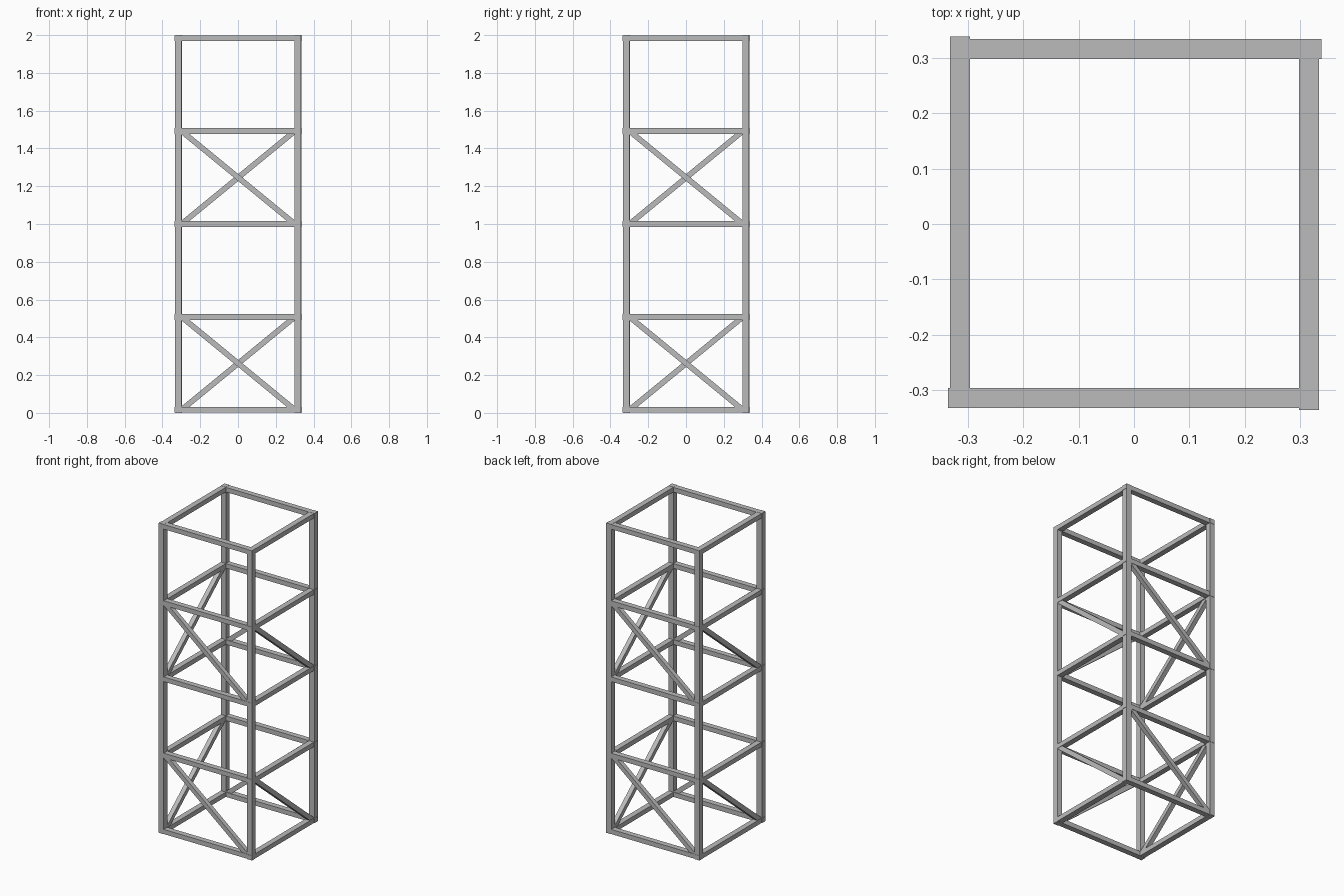
import bpy
from mathutils import Vector, Matrix

cube = bpy.data.objects.get("Cube")
if cube:
    bpy.data.objects.remove(cube, do_unlink=True)

steel = bpy.data.materials.new("steel_grey")
steel.use_nodes = True
GREY = (0.5, 0.5, 0.5, 1)
steel.diffuse_color = GREY
steel.node_tree.nodes["Principled BSDF"].inputs["Base Color"].default_value = GREY

SHIFT = Vector((0.001, 0.001, 0))
BAR = 0.036        # post and beam width
RAIL_H = 0.03      # beam height
RADIUS = 0.316     # centre line of each side
LEVELS = [0.016 + 0.492 * i for i in range(5)]
SIDES = ("front", "right", "back", "left")


def bar(name, start, end, side, thick, depth):
    """Rectangular bar on the front side, turned about z to the given side."""
    start, end = Vector(start), Vector(end)
    along = (end - start).normalized()
    out = Vector((0, -1, 0))
    across = out.cross(along)
    basis = Matrix((along, across, out)).transposed().to_4x4()
    size = Matrix.Diagonal(((end - start).length, thick, depth, 1))
    turn = Matrix.Rotation(side * 1.5707963, 4, 'Z')
    bpy.ops.mesh.primitive_cube_add(size=1)
    obj = bpy.context.object
    obj.name = name
    obj.data.transform(Matrix.Translation(SHIFT) @ turn
                       @ Matrix.Translation((start + end) / 2) @ basis @ size)
    obj.data.materials.append(steel)


for side, label in enumerate(SIDES):
    # Corner post, standing slightly proud of this side's beams
    bar(label + "_post", (RADIUS - 0.001, -RADIUS - 0.001, 0),
        (RADIUS - 0.001, -RADIUS - 0.001, 2), side, BAR, BAR)
    # Horizontal beams, overlapping the neighbouring post
    for n, z in enumerate(LEVELS):
        z = min(max(z, RAIL_H / 2), 2 - RAIL_H / 2)
        bar(f"{label}_beam_{n}", (-0.337, -RADIUS + 0.001, z),
            (RADIUS, -RADIUS + 0.001, z), side, RAIL_H, BAR)
    # One diagonal brace in the first and third bays
    for n in (0, 2):
        bar(f"{label}_brace_{n}", (-0.30, -RADIUS, LEVELS[n + 1]),
            (0.30, -RADIUS, LEVELS[n]), side, 0.029, 0.029)
